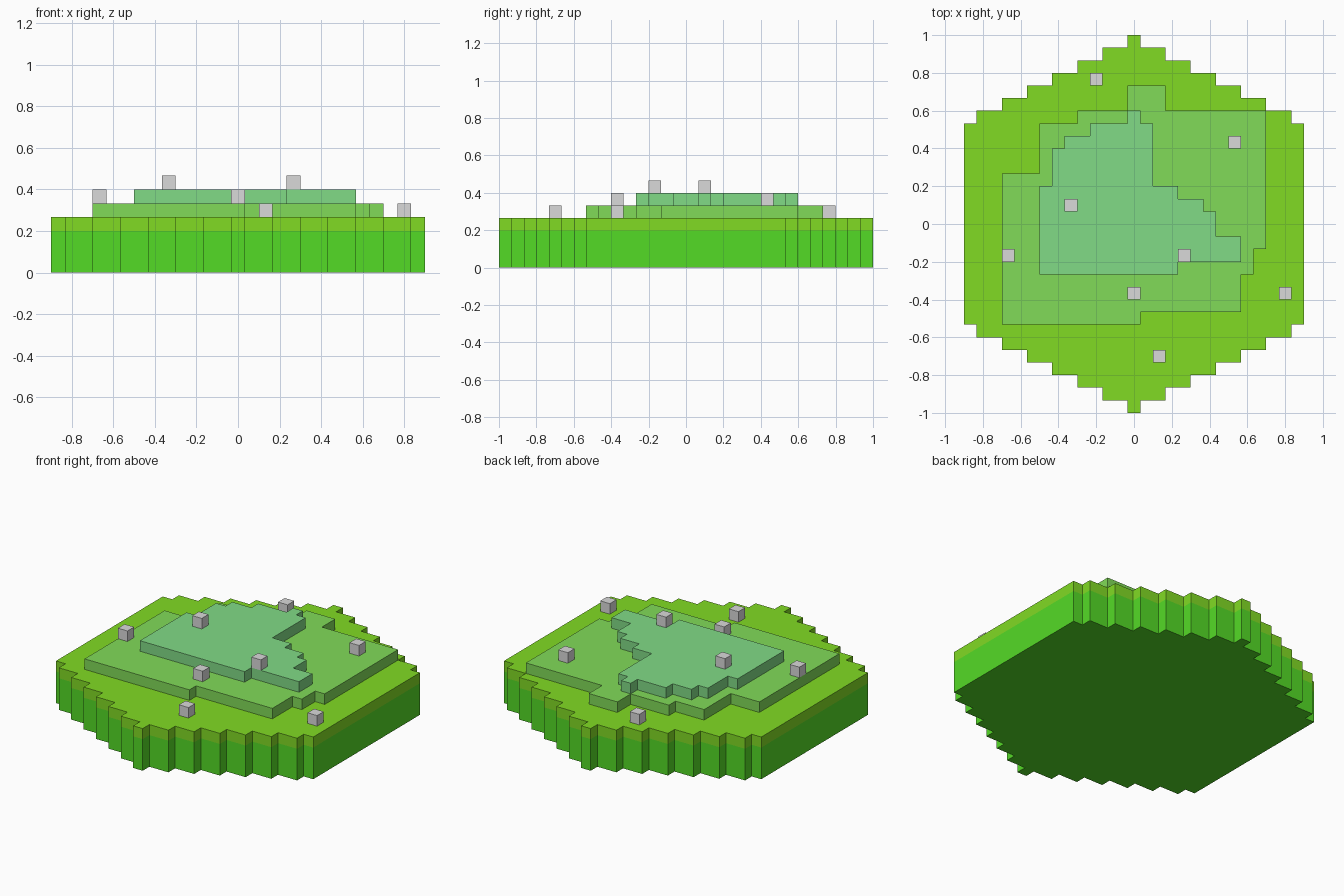
import bpy
import bmesh

U = 2 / 30  # one voxel

cube = bpy.data.objects.get("Cube")
if cube:
    bpy.data.objects.remove(cube, do_unlink=True)


def material(name, rgb):
    """Flat material from 0-255 sRGB values."""
    lin = [((c / 255 + 0.055) / 1.055) ** 2.4 for c in rgb]
    mat = bpy.data.materials.new(name)
    mat.use_nodes = True
    mat.diffuse_color = (*lin, 1)
    bsdf = next(n for n in mat.node_tree.nodes if n.type == 'BSDF_PRINCIPLED')
    bsdf.inputs["Base Color"].default_value = (*lin, 1)
    return mat


GREEN = material("grass green", (84, 219, 38))
LIME = material("lime green", (129, 219, 36))
SAGE = material("sage green", (129, 219, 88))
TEAL = material("teal green", (129, 219, 134))
GREY = material("stone grey", (218, 218, 218))


def stepped(start, corners):
    """Right-angled outline: each corner moves along x first, then along y."""
    pts = [start]
    for x, y in corners:
        pts += [(x, pts[-1][1]), (x, y)]
    return pts


def prism(name, outline, levels, mats):
    """Extrude an outline (voxel units) through the levels, one material per band."""
    bm = bmesh.new()
    rings = [[bm.verts.new((x * U, y * U, z * U)) for x, y in outline] for z in levels]
    n = len(outline)
    bm.faces.new(rings[0])
    bm.faces.new(rings[-1]).material_index = len(mats) - 1
    for band, (low, high) in enumerate(zip(rings, rings[1:])):
        for i in range(n):
            j = (i + 1) % n
            bm.faces.new((low[i], low[j], high[j], high[i])).material_index = band
    bmesh.ops.recalc_face_normals(bm, faces=bm.faces)
    mesh = bpy.data.meshes.new(name)
    bm.to_mesh(mesh)
    bm.free()
    for m in mats:
        mesh.materials.append(m)
    obj = bpy.data.objects.new(name, mesh)
    bpy.context.collection.objects.link(obj)


# Hexagonal ground: one stepped quarter, mirrored to all four
half_widths = [0.5, 2.5, 4.5, 6.5, 8.5, 10.5, 12.5, 13.5]
quarter = []
for i, w in enumerate(half_widths):
    quarter.append((w, 15 - i))
    if i < len(half_widths) - 1:
        quarter.append((w, 14 - i))
right = quarter + [(x, -y) for x, y in reversed(quarter)]
hexagon = right + [(-x, -y) for x, y in right]
prism("ground", hexagon, (0, 3, 4), [GREEN, LIME])

# Middle terrace, clockwise from its back tip
middle = stepped((-0.5, 11), [
    (2.5, 9), (10.5, -2), (9.5, -4), (8.5, -7), (0.5, -8),
    (-10.5, 4), (-7.5, 8), (-4.5, 9)]) + [(-0.5, 9)]
prism("middle_terrace", middle, (4, 5), [SAGE])

# Upper terrace, clockwise from its back tip
upper = stepped((-0.5, 9), [
    (0.5, 8), (1.5, 3), (3.5, 2), (5.5, 1), (6.5, -1), (8.5, -3),
    (3.5, -4), (-7.5, 3), (-6.5, 6), (-5.5, 7), (-3.5, 8)]) + [(-0.5, 8)]
prism("upper_terrace", upper, (5, 6), [TEAL])

# Scattered stone cubes: centre x, centre y, base height
stones = [(-3, 11.5, 4), (12, -5.5, 4), (2, -10.5, 4), (8, 6.5, 5),
          (-10, -2.5, 5), (0, -5.5, 5), (-5, 1.5, 6), (4, -2.5, 6)]
for k, (x, y, z) in enumerate(stones, 1):
    square = [(x + a, y + b) for a, b in ((-.5, -.5), (.5, -.5), (.5, .5), (-.5, .5))]
    prism(f"stone_{k}", square, (z, z + 1), [GREY])
